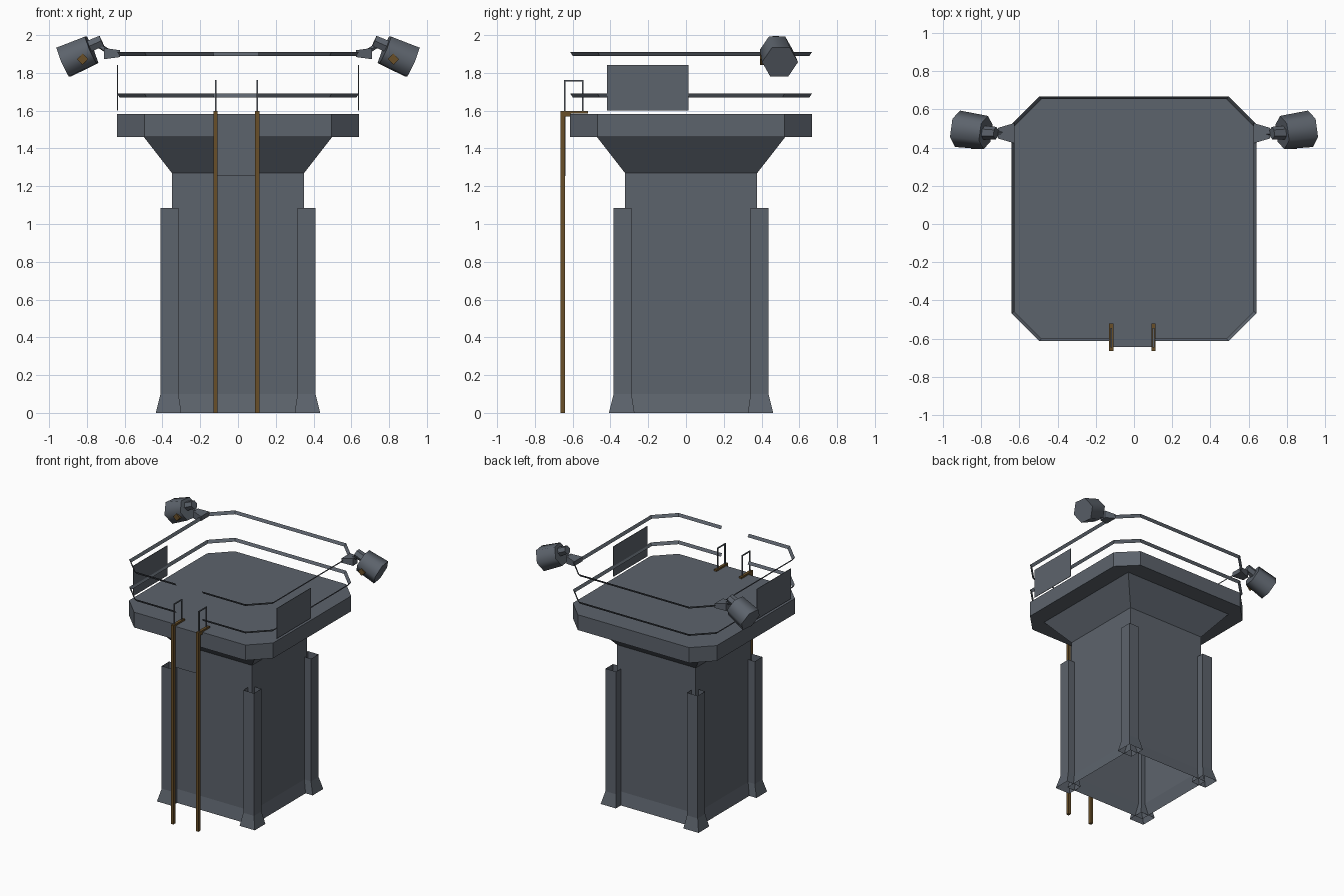
import bpy, math
from mathutils import Vector

if "Cube" in bpy.data.objects:
    bpy.data.objects.remove(bpy.data.objects["Cube"])

CY = 0.027  # tower centre in y


def material(name, rgb):
    m = bpy.data.materials.new(name)
    m.diffuse_color = (*rgb, 1)
    m.use_nodes = True
    m.node_tree.nodes["Principled BSDF"].inputs["Base Color"].default_value = m.diffuse_color
    return m


GREY = material("slate_grey", (0.108, 0.125, 0.150))
BROWN = material("rust_brown", (0.14, 0.078, 0.022))


def mesh(name, verts, faces, mat):
    me = bpy.data.meshes.new(name)
    me.from_pydata([tuple(v) for v in verts], [], faces)
    me.materials.append(mat)
    ob = bpy.data.objects.new(name, me)
    bpy.context.collection.objects.link(ob)
    return ob


def loft(name, rings, mat, caps=True):
    """Skin a list of equal, counter-clockwise rings."""
    n = len(rings[0])
    verts = [v for r in rings for v in r]
    faces = [(k * n + i, k * n + (i + 1) % n, (k + 1) * n + (i + 1) % n, (k + 1) * n + i)
             for k in range(len(rings) - 1) for i in range(n)]
    if caps:
        faces += [tuple(reversed(range(n))), tuple(range(len(verts) - n, len(verts)))]
    return mesh(name, verts, faces, mat)


def square(cx, cy, h, z, hy=None):
    hy = hy or h
    return [(cx - h, cy - hy, z), (cx + h, cy - hy, z), (cx + h, cy + hy, z), (cx - h, cy + hy, z)]


def box(name, x0, x1, y0, y1, z0, z1, mat):
    c = ((x0 + x1) / 2, (y0 + y1) / 2, (x1 - x0) / 2)
    return loft(name, [square(*c, z, (y1 - y0) / 2) for z in (z0, z1)], mat)


def rod(name, p0, p1, r0, r1, n, mat, smooth=False):
    """Tapered n-sided rod from p0 to p1 with a corner pointing sideways."""
    p0, p1 = Vector(p0), Vector(p1)
    d = (p1 - p0).normalized()
    u = d.cross(Vector((0, 0, 1)))
    u = u.normalized() if u.length > 0.01 else Vector((1, 0, 0))
    v = d.cross(u)
    rings = [[p + r * (math.cos(a) * u + math.sin(a) * v)
              for a in (2 * math.pi * i / n for i in range(n))]
             for p, r in ((p0, r0), (p1, r1))]
    ob = loft(name, rings, mat)
    if smooth:
        for f in ob.data.polygons[:n]:
            f.use_smooth = True
        for e in ob.data.edges:  # keep the cap rims sharp
            a, b = e.vertices
            e.use_edge_sharp = (a < n) == (b < n)
    return ob


# shaft with flared foot and corbel, open underneath
loft("tower_shaft", [square(0, CY, h, z) for h, z in
                     ((0.372, 0), (0.35, 0.1), (0.35, 1.27), (0.498, 1.46))], GREY, caps=False)

# corner posts, open at both ends
for sx in (-1, 1):
    for sy in (-1, 1):
        loft("corner_post", [square(sx * c, CY + sy * c, h, z) for c, h, z in
                             ((0.3675, 0.0675, 0), (0.3625, 0.0475, 0.1), (0.3625, 0.0475, 1.085))],
             GREY, caps=False)

# platform with cut corners
W, C = 0.64, 0.495
OCT = [(C, -W), (W, -C), (W, C), (C, W), (-C, W), (-W, C), (-W, -C), (-C, -W)]
loft("platform", [[(x, CY + y, z) for x, y in OCT] for z in (1.46, 1.583)], GREY)

# slanted railing strips, with a gap at the ladder
PATH = [(0.11, -W)] + OCT + [(-0.13, -W)]
for z in (1.68, 1.90):
    n = len(PATH)
    verts = [(x * s, CY + y * s, z + dz) for s, dz in ((1, 0.011), (0.978, -0.011)) for x, y in PATH]
    mesh("railing", verts, [(i, i + 1, n + i + 1, n + i) for i in range(n - 1)], GREY)

# side shields
for sx in (-1, 1):
    x = sx * 0.638
    box("side_shield", x - 0.002, x + 0.002, -0.417, 0.012, 1.6, 1.842, GREY)

# ladder rails, hooks and hand loops
for x in (-0.119, 0.102):
    box("ladder_rail", x - 0.011, x + 0.011, -0.665, -0.64, 0, 1.595, BROWN)
    box("ladder_hook", x - 0.011, x + 0.011, -0.665, -0.52, 1.584, 1.598, BROWN)
    box("ladder_hook_brace", x - 0.011, x + 0.011, -0.64, -0.608, 1.568, 1.584, BROWN)
    for y in (-0.641, -0.547):
        box("hand_loop_leg", x - 0.004, x + 0.004, y - 0.004, y + 0.004, 1.595, 1.762, GREY)
    box("hand_loop_top", x - 0.004, x + 0.004, -0.645, -0.543, 1.754, 1.762, GREY)

# plate between the ladder rails
box("ladder_plate", -0.11, 0.095, -0.642, -0.637, 1.255, 1.583, GREY)
box("ladder_plate_top", -0.11, 0.095, -0.637, -0.61, 1.578, 1.583, GREY)

# floodlights on both sides
for s in (-1, 1):
    def P(x, y, z):
        return Vector((s * x, y, z))
    # bracket at the railing
    rings = [[P(x, 0.475 + a * hy, z + b * hz) for a, b in ((-1, -1), (1, -1), (1, 1), (-1, 1))]
             for x, hy, hz, z in ((0.625, 0.053, 0.018, 1.902), (0.71, 0.028, 0.03, 1.902))]
    if s < 0:
        rings = [r[::-1] for r in rings]
    loft("lamp_bracket", rings, GREY)
    rod("lamp_arm", P(0.685, 0.475, 1.912), P(0.75, 0.478, 1.955), 0.014, 0.014, 5, GREY)
    rod("lamp_joint", P(0.722, 0.475, 1.97), P(0.80, 0.479, 1.935), 0.033, 0.036, 6, GREY)
    rod("lamp_body", P(0.775, 0.478, 1.922), P(0.923, 0.498, 1.857), 0.088, 0.096, 6, GREY, True)
    # small rusty pivot showing through the housing
    rod("lamp_pivot", P(0.822, 0.392, 1.873), P(0.822, 0.45, 1.873), 0.03, 0.03, 4, BROWN)
